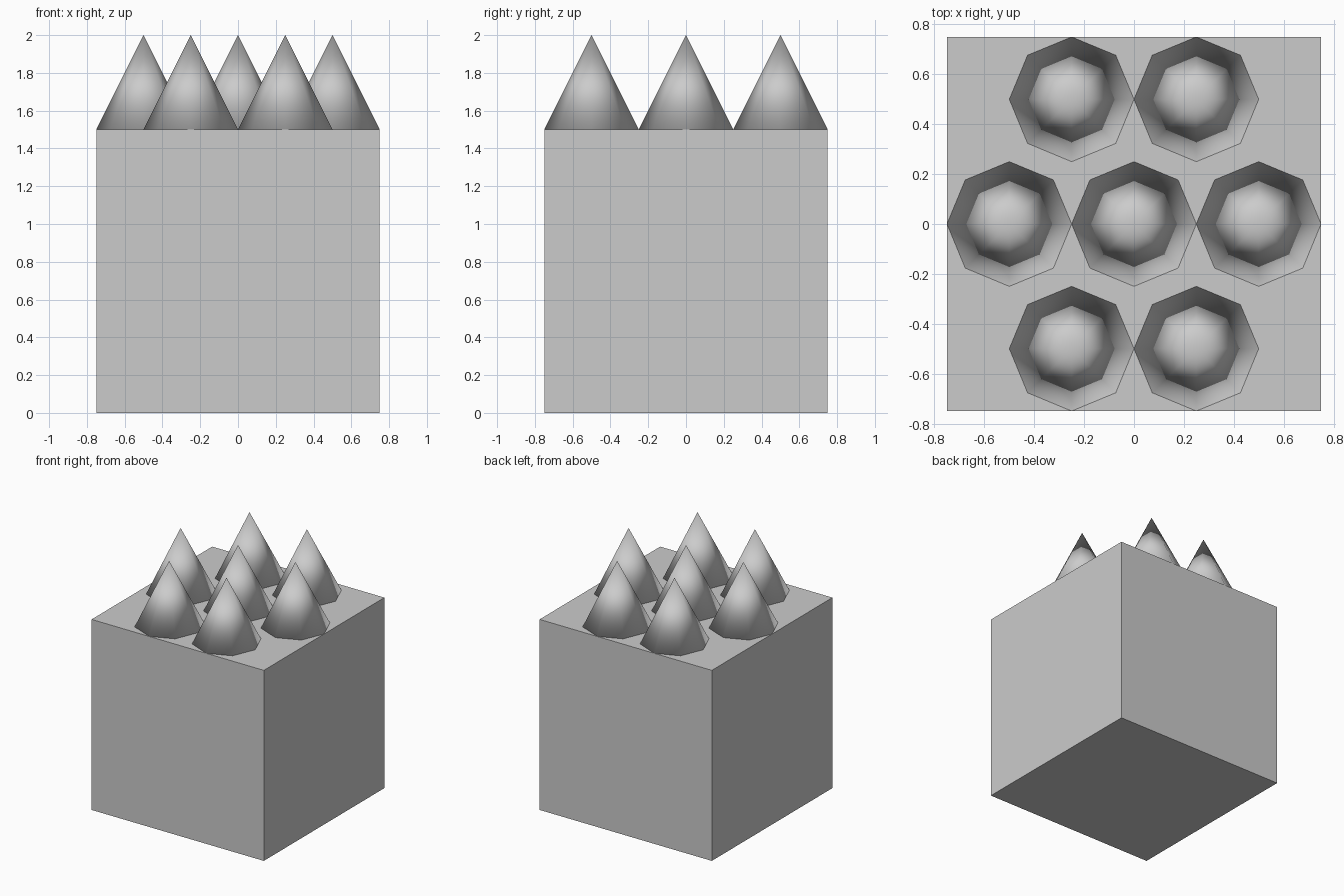
import bpy

if "Cube" in bpy.data.objects:
    bpy.data.objects.remove(bpy.data.objects["Cube"])

# Block body
bpy.ops.mesh.primitive_cube_add(size=1.5, location=(0, 0, 0.75))
bpy.context.object.name = "block"


def add_spike(name, x, y):
    """Eight-sided cone standing on the block, smooth all over including its base."""
    bpy.ops.mesh.primitive_cone_add(vertices=8, radius1=0.25, radius2=0, depth=0.5,
                                    end_fill_type='NGON', location=(x, y, 1.75))
    spike = bpy.context.object
    spike.name = name
    bpy.ops.object.shade_smooth()


# Spikes in staggered rows of two, three and two
rows = {"front": (-0.5, 2), "middle": (0, 3), "back": (0.5, 2)}
for row, (y, count) in rows.items():
    for i in range(count):
        add_spike(f"{row}_spike_{i + 1}", (i - (count - 1) / 2) * 0.5, y)
